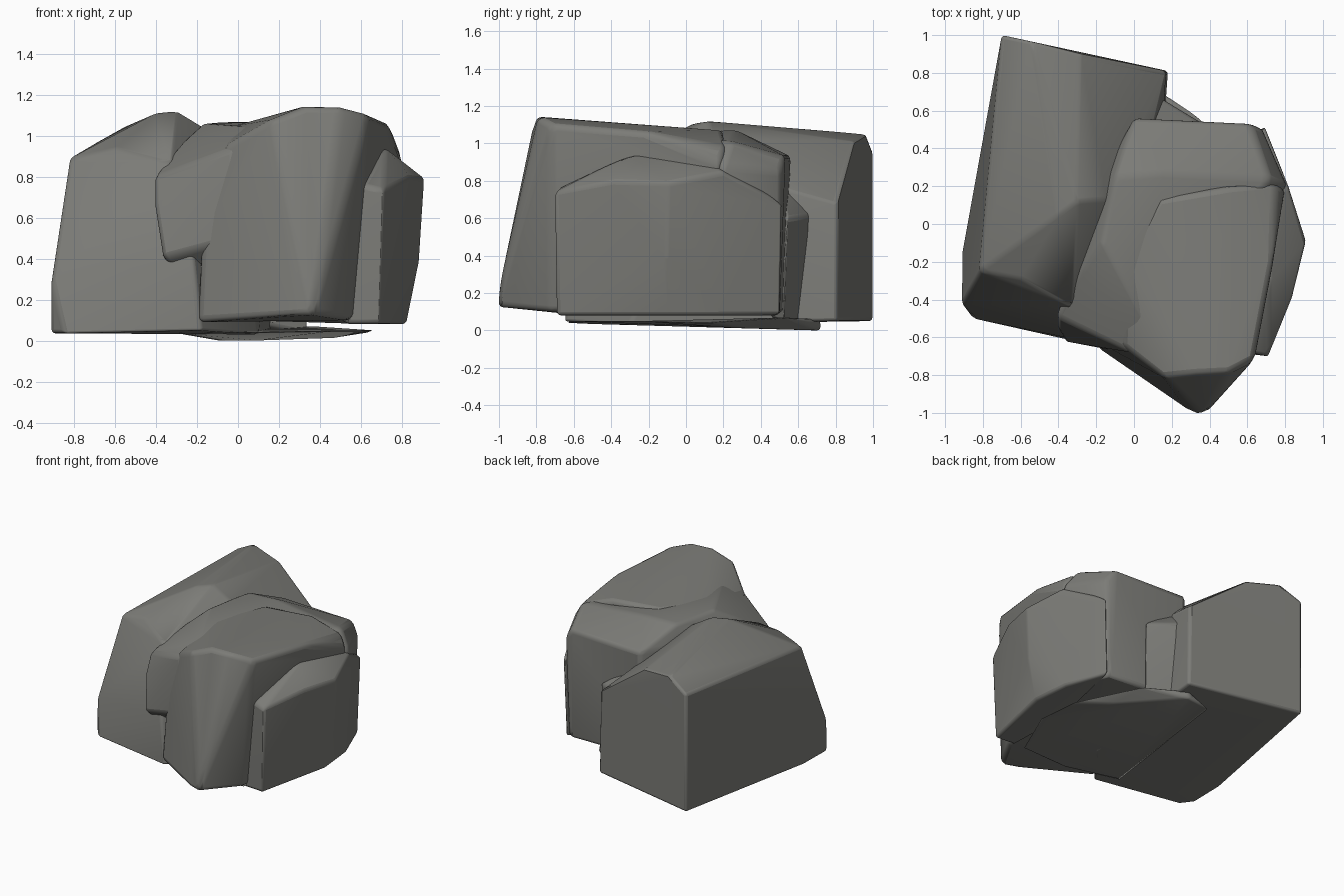
import bpy, bmesh, math

if "Cube" in bpy.data.objects:
    bpy.data.objects.remove(bpy.data.objects["Cube"], do_unlink=True)

# single stone colour
stone = bpy.data.materials.new("stone grey")
stone.use_nodes = True
colour = (0.2, 0.2, 0.185, 1)
stone.diffuse_color = colour
bsdf = stone.node_tree.nodes["Principled BSDF"]
bsdf.inputs["Base Color"].default_value = colour
bsdf.inputs["Roughness"].default_value = 0.8


def rock(name, corners, width):
    """Chiselled boulder: hull of its corners with worn, rounded edges."""
    bm = bmesh.new()
    for c in corners:
        bm.verts.new(c)
    hull = bmesh.ops.convex_hull(bm, input=bm.verts[:])
    loose = {v for v in hull["geom_interior"] + hull["geom_unused"]
             if isinstance(v, bmesh.types.BMVert)}
    bmesh.ops.delete(bm, geom=list(loose), context="VERTS")
    bmesh.ops.dissolve_limit(bm, angle_limit=math.radians(4),
                             verts=bm.verts[:], edges=bm.edges[:])
    bmesh.ops.recalc_face_normals(bm, faces=bm.faces[:])
    mesh = bpy.data.meshes.new(name)
    bm.to_mesh(mesh)
    bm.free()
    obj = bpy.data.objects.new(name, mesh)
    bpy.context.collection.objects.link(obj)
    mesh.materials.append(stone)
    bevel = obj.modifiers.new("worn edges", "BEVEL")
    bevel.width = width
    bevel.segments = 3
    bevel.limit_method = "ANGLE"
    bevel.angle_limit = math.radians(18)
    bpy.ops.object.select_all(action="DESELECT")
    obj.select_set(True)
    bpy.context.view_layer.objects.active = obj
    bpy.ops.object.shade_smooth_by_angle(angle=math.radians(35))


# long boulder at the back, with a ridge along its top
rock("long_boulder", [
    (-.7, 1, .05), (.18, .81, .05), (-.91, -.15, .04), (-.91, -.42, .035),
    (-.85, -.5, .035), (-.18, -.65, .05), (.1, -.3, .03),
    (-.7, 1, .96), (-.54, .965, 1.05), (-.28, .9, 1.01), (.17, .81, .68),
    (-.82, -.25, .89), (-.6, -.29, .94), (-.4, .05, 1.11), (-.3, .12, 1.12),
    (-.91, -.42, .3), (-.33, -.44, .87), (-.22, -.63, .4),
    (.08, .5, .7), (-.15, .13, 1.03), (0, .1, .88)], .018)

# tall boulder with a leaning prow at the front
rock("front_boulder", [
    (.37, -1.02, .13), (.28, -.98, .12), (-.2, -.65, .09), (.55, -.72, .1),
    (.66, -.2, .1), (.7, .15, .1), (-.05, .1, .1),
    (-.18, -.63, .52), (-.06, -.64, .95), (.17, -.82, 1.08),
    (.33, -.8, 1.145), (.5, -.79, 1.14), (.64, -.72, 1.1),
    (.74, -.2, 1.06), (.8, .18, .9), (.75, .22, .98),
    (.14, .14, 1.07), (-.05, -.2, 1.04), (.5, .2, 1.07)], .035)

# boulder in the middle: overhanging at the left, stepping down behind
rock("middle_boulder", [
    (-.41, -.49, .8), (-.41, -.55, .66), (-.37, -.62, .4), (0, -.69, .5),
    (-.02, -.68, .94), (.1, -.6, 1.04),
    (-.28, -.25, .96), (-.17, -.1, 1.06), (-.1, .25, 1.065), (.15, .27, 1.07),
    (-.14, .3, .92), (0, .56, .93), (.62, .53, .93), (.72, .24, 1.01),
    (.81, .2, .88), (.68, .5, .85), (0, .53, .1), (.65, .5, .08),
    (.74, .2, .1), (0, -.3, .1)], .025)

# slab leaning on the side
rock("side_slab", [
    (.54, -.68, .08), (.69, -.69, .08), (.82, -.1, .08), (.79, .2, .08),
    (.67, .51, .08), (.61, -.68, .76), (.71, -.7, .74), (.84, -.38, .8),
    (.885, -.1, .4), (.91, -.09, .79), (.82, .2, .85), (.69, .52, .68),
    (.72, -.3, .94), (.7, .15, .91), (.5, -.2, .1), (.5, 0, .9)], .02)

# low stone underneath, showing at the back
rock("base_stone", [
    (-.3, -.52, .035), (.1, -.64, .04), (.5, -.64, .05), (.66, -.25, .05),
    (.64, .1, .04), (.1, .72, 0), (-.1, .7, 0), (-.05, -.1, 0), (.45, .3, .01),
    (.1, .72, .06), (.36, .56, .07)], .018)
rock("back_stone", [
    (.1, .62, .03), (.34, .52, .03), (.12, .68, .62), (.35, .54, .6),
    (.1, .5, .78), (-.1, .6, .7), (0, .4, .1)], .018)
